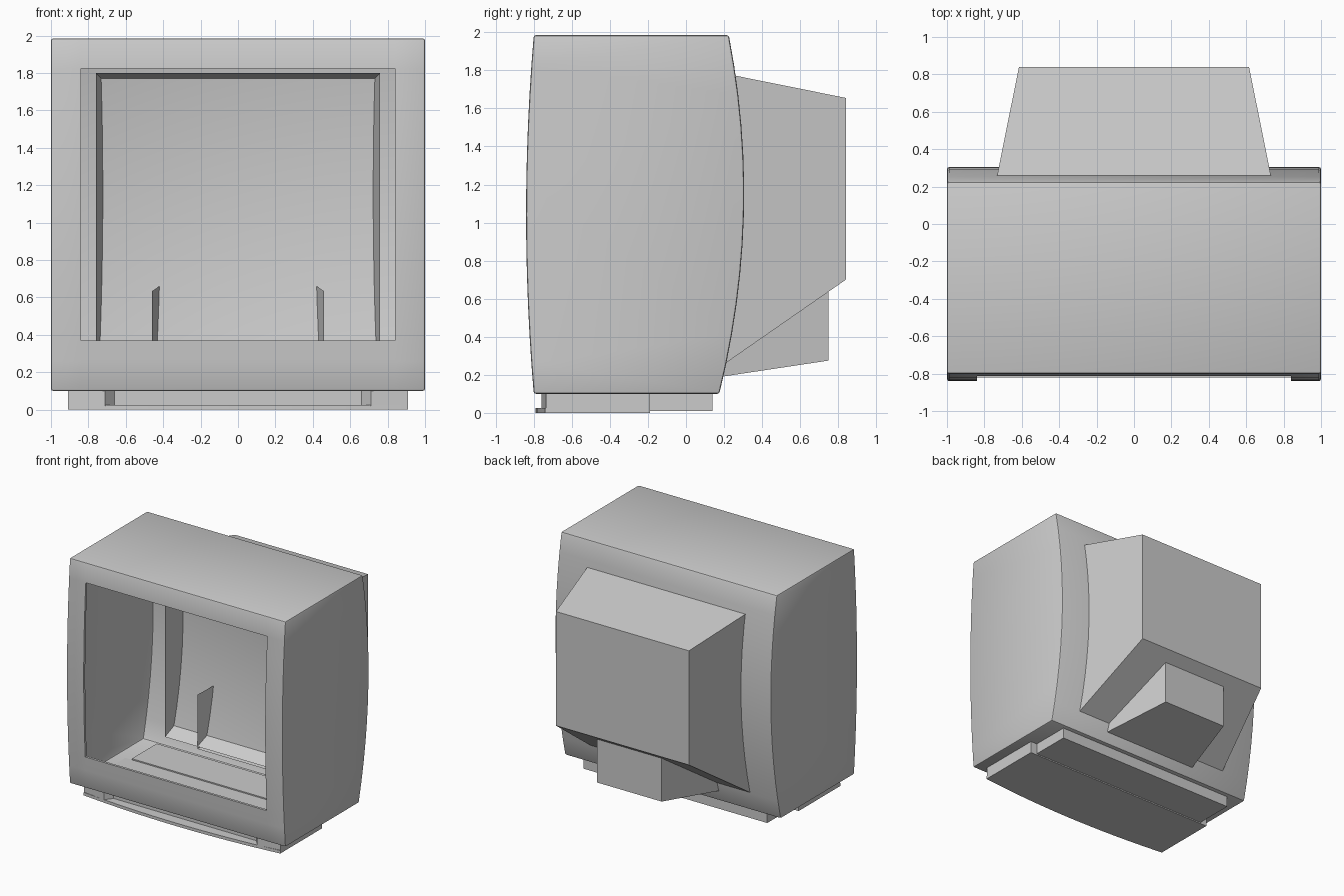
import bpy, bmesh, math
from mathutils import Vector

if "Cube" in bpy.data.objects:
    bpy.data.objects.remove(bpy.data.objects["Cube"])


def finish(name, bm, angle=30):
    bmesh.ops.recalc_face_normals(bm, faces=bm.faces[:])
    me = bpy.data.meshes.new(name)
    bm.to_mesh(me)
    bm.free()
    ob = bpy.data.objects.new(name, me)
    bpy.context.collection.objects.link(ob)
    bpy.ops.object.select_all(action='DESELECT')
    ob.select_set(True)
    bpy.context.view_layer.objects.active = ob
    bpy.ops.object.shade_smooth_by_angle(angle=math.radians(angle))
    return ob


def prism(bm, points, offset):
    """Closed prism: outline of 3D points swept by an offset."""
    face = bm.faces.new([bm.verts.new(p) for p in points])
    ext = bmesh.ops.extrude_face_region(bm, geom=[face], use_keep_orig=True)
    bmesh.ops.translate(bm, vec=offset,
                        verts=[g for g in ext['geom'] if isinstance(g, bmesh.types.BMVert)])


def curve(pts, n):
    """Smooth quadratic through three (y, z) points, spaced along z."""
    (y0, z0), (y1, z1), (y2, z2) = pts
    out = []
    for i in range(n + 1):
        z = z0 + (z2 - z0) * i / n
        y = (y0 * (z - z1) * (z - z2) / ((z0 - z1) * (z0 - z2))
             + y1 * (z - z0) * (z - z2) / ((z1 - z0) * (z1 - z2))
             + y2 * (z - z0) * (z - z1) / ((z2 - z0) * (z2 - z1)))
        out.append((y, z))
    return out


def funnel(name, front, back, open_top=False):
    """Tapered housing, open to the front; each end is (y, half_width, z_low, z_high)."""
    bm = bmesh.new()
    rings = []
    for y, w, lo, hi in (front, back):
        rings.append([bm.verts.new(p) for p in ((-w, y, lo), (w, y, lo), (w, y, hi), (-w, y, hi))])
    a, b = rings
    for i in range(4):
        if not (open_top and i == 2):
            j = (i + 1) % 4
            bm.faces.new((a[i], a[j], b[j], b[i]))
    bm.faces.new(b)
    ob = finish(name, bm)
    return ob


# Cabinet: bowed side profile swept across the width, thin walled
bm = bmesh.new()
front = curve([(-0.80, 0.10), (-0.84, 1.13), (-0.80, 1.985)], 12)
back = curve([(0.225, 1.985), (0.305, 1.08), (0.175, 0.10)], 12)
prism(bm, [(-1, y, z) for y, z in front + back], (2, 0, 0))
bmesh.ops.recalc_face_normals(bm, faces=bm.faces[:])
sharp = [e for e in bm.edges if e.calc_face_angle() > math.radians(35)]
bmesh.ops.bevel(bm, geom=sharp, offset=0.012, segments=2, profile=0.5, affect='EDGES')

# Screen opening: slice the front skin, remove the middle, fold a lip inwards
def skin():
    return [f for f in bm.faces if f.normal.y < -0.9]

for co, no in (((-0.84, 0, 0), (1, 0, 0)), ((0.84, 0, 0), (1, 0, 0)),
               ((0, 0, 0.37), (0, 0, 1)), ((0, 0, 1.825), (0, 0, 1))):
    faces = skin()
    geom = set(faces)
    for f in faces:
        geom.update(f.edges)
        geom.update(f.verts)
    bmesh.ops.bisect_plane(bm, geom=list(geom), plane_co=co, plane_no=no, dist=1e-5)
hole = []
for f in skin():
    c = f.calc_center_median()
    if abs(c.x) < 0.84 and 0.37 < c.z < 1.825:
        hole.append(f)
bmesh.ops.delete(bm, geom=hole, context='FACES')
rim = [e for e in bm.edges if e.is_boundary]
lip = bmesh.ops.extrude_edge_only(bm, edges=rim)['geom']
bmesh.ops.translate(bm, vec=(0, 0.02, 0),
                    verts=[g for g in lip if isinstance(g, bmesh.types.BMVert)])
finish("cabinet", bm)

# Rear housings, both running a little way through the back panel
funnel("tube_housing", (0.12, 0.76, 0.20, 1.80), (0.84, 0.615, 0.70, 1.655))
funnel("neck_housing", (0.12, 0.46, 0.18, 0.633), (0.75, 0.30, 0.275, 0.74), open_top=True)

# Base front plate: thin slab with a bowed front edge
bm = bmesh.new()
arc = []
for i in range(17):
    x = -0.91 + 1.82 * i / 16
    arc.append((x, -0.74 - 0.05 * (1 - (x / 0.91) ** 2), 0))
prism(bm, arc + [(0.91, -0.19, 0), (-0.91, -0.19, 0)], (0, 0, 0.025))
finish("base_plate", bm)

# Base body: recessed in the middle of the front
bm = bmesh.new()
prism(bm, [(-0.91, -0.735, 0.02), (-0.71, -0.76, 0.02), (-0.66, -0.70, 0.02),
           (0.66, -0.70, 0.02), (0.71, -0.76, 0.02), (0.91, -0.735, 0.02),
           (0.91, -0.19, 0.02), (-0.91, -0.19, 0.02)], (0, 0, 0.083))
finish("base_body", bm)

# Base rear: narrower block that shows slightly through the cabinet floor
bm = bmesh.new()
prism(bm, [(-0.85, -0.19, 0.01), (0.85, -0.19, 0.01),
           (0.85, 0.14, 0.01), (-0.85, 0.14, 0.01)], (0, 0, 0.103))
finish("base_rear", bm)
